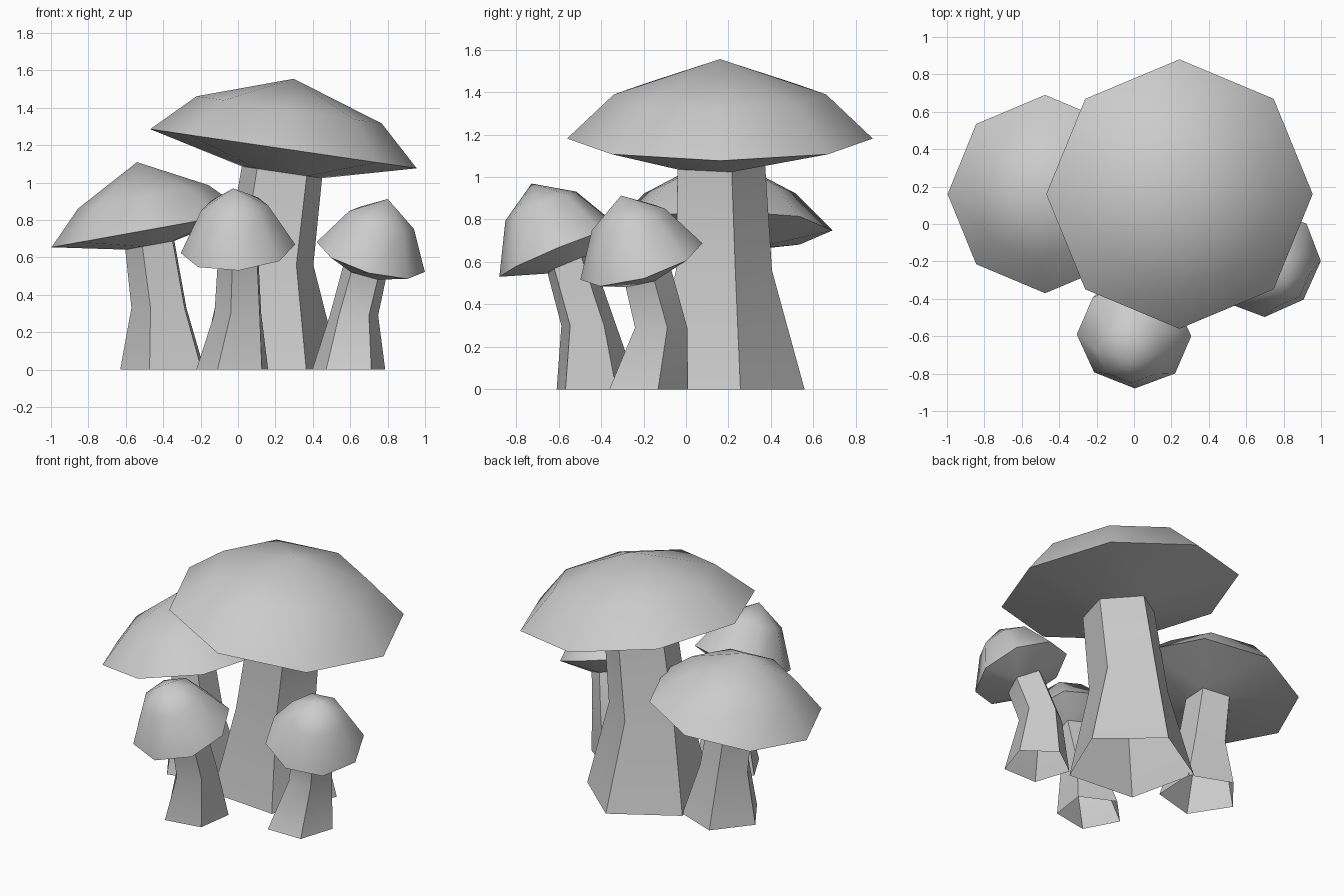
import bpy, bmesh
from math import cos, sin, radians, tau
from mathutils import Vector

cube = bpy.data.objects.get("Cube")
if cube:
    bpy.data.objects.remove(cube)

grey = bpy.data.materials.new("plain_grey")
grey.use_nodes = True
colour = (0.6, 0.6, 0.6, 1)
grey.diffuse_color = colour
grey.node_tree.nodes["Principled BSDF"].inputs["Base Color"].default_value = colour


def ring(bm, centre, radius, sides, turn=0, tilt=Vector((0, 0, 1))):
    """Regular polygon of verts, leaning so that it faces along tilt."""
    spin = Vector((0, 0, 1)).rotation_difference(tilt)
    points = []
    for i in range(sides):
        a = radians(turn) + tau * i / sides
        offset = spin @ Vector((radius * cos(a), radius * sin(a), 0))
        points.append(bm.verts.new(Vector(centre) + offset))
    return points


def skin(bm, low, high):
    for i in range(len(low)):
        j = (i + 1) % len(low)
        bm.faces.new((low[i], low[j], high[j], high[i]))


def finish(bm, name):
    # Smooth shading with hard creases only at the rim and stem corners
    bm.normal_update()
    for face in bm.faces:
        face.smooth = True
    for edge in bm.edges:
        edge.smooth = edge.calc_face_angle(0) < radians(50)
    mesh = bpy.data.meshes.new(name)
    bm.to_mesh(mesh)
    bm.free()
    mesh.materials.append(grey)
    bpy.context.collection.objects.link(bpy.data.objects.new(name, mesh))


def mushroom(name, rim, lean, radius, mid_radius, mid_height, height, stem):
    axis = Vector((*lean, 1)).normalized()
    rim = Vector(rim)
    top_centre, top_radius, top_turn = stem[-1]

    # Eight-sided dome
    bm = bmesh.new()
    edge = ring(bm, rim, radius, 8, tilt=axis)
    middle = ring(bm, rim + axis * mid_height, mid_radius, 8, tilt=axis)
    tip = bm.verts.new(rim + axis * height)
    skin(bm, edge, middle)
    for i in range(8):
        bm.faces.new((middle[i], middle[(i + 1) % 8], tip))

    # Underside narrowing from the eight-sided rim to the five-sided stem
    neck = ring(bm, top_centre, top_radius, 5, top_turn, axis)
    nearest = [round((45 * i + 22.5 - top_turn) / 72) % 5 for i in range(8)]
    for i in range(8):
        here, before = neck[nearest[i]], neck[nearest[i - 1]]
        bm.faces.new((edge[(i + 1) % 8], edge[i], here))
        if here != before:
            bm.faces.new((edge[i], before, here))
    finish(bm, name + "_cap")

    # Five-sided bent stem, open at both ends
    bm = bmesh.new()
    loops = [ring(bm, c, r, 5, turn) for c, r, turn in stem[:-1]]
    loops.append(ring(bm, top_centre, top_radius, 5, top_turn, axis))
    for low, high in zip(loops, loops[1:]):
        skin(bm, low, high)
    finish(bm, name + "_stem")


# Each stem lists (centre, radius, turn) from the ground up
mushroom("large_mushroom", (0.243, 0.16, 1.181), (0.147, 0), 0.72, 0.5, 0.21, 0.378,
         [((0.163, 0.168, 0), 0.392, 85), ((0.165, 0.155, 0.56), 0.25, 90),
          ((0.235, 0.145, 1.055), 0.228, 90)])
mushroom("side_mushroom", (-0.475, 0.16, 0.748), (-0.18, 0), 0.53, 0.355, 0.178, 0.367,
         [((-0.385, 0.16, 0), 0.245, 177), ((-0.41, 0.16, 0.33), 0.16, 177),
          ((-0.46, 0.16, 0.667), 0.145, 177)])
mushroom("front_mushroom", (0, -0.595, 0.646), (-0.08, -0.41), 0.307, 0.18, 0.235, 0.35,
         [((-0.02, -0.425, 0), 0.205, 172), ((0.01, -0.46, 0.3), 0.136, 177),
          ((0.01, -0.55, 0.59), 0.118, 177)])
mushroom("small_mushroom", (0.71, -0.21, 0.602), (0.29, -0.31), 0.3, 0.18, 0.215, 0.337,
         [((0.592, -0.195, 0), 0.205, 90), ((0.62, -0.13, 0.29), 0.136, 90),
          ((0.68, -0.19, 0.53), 0.125, 90)])
